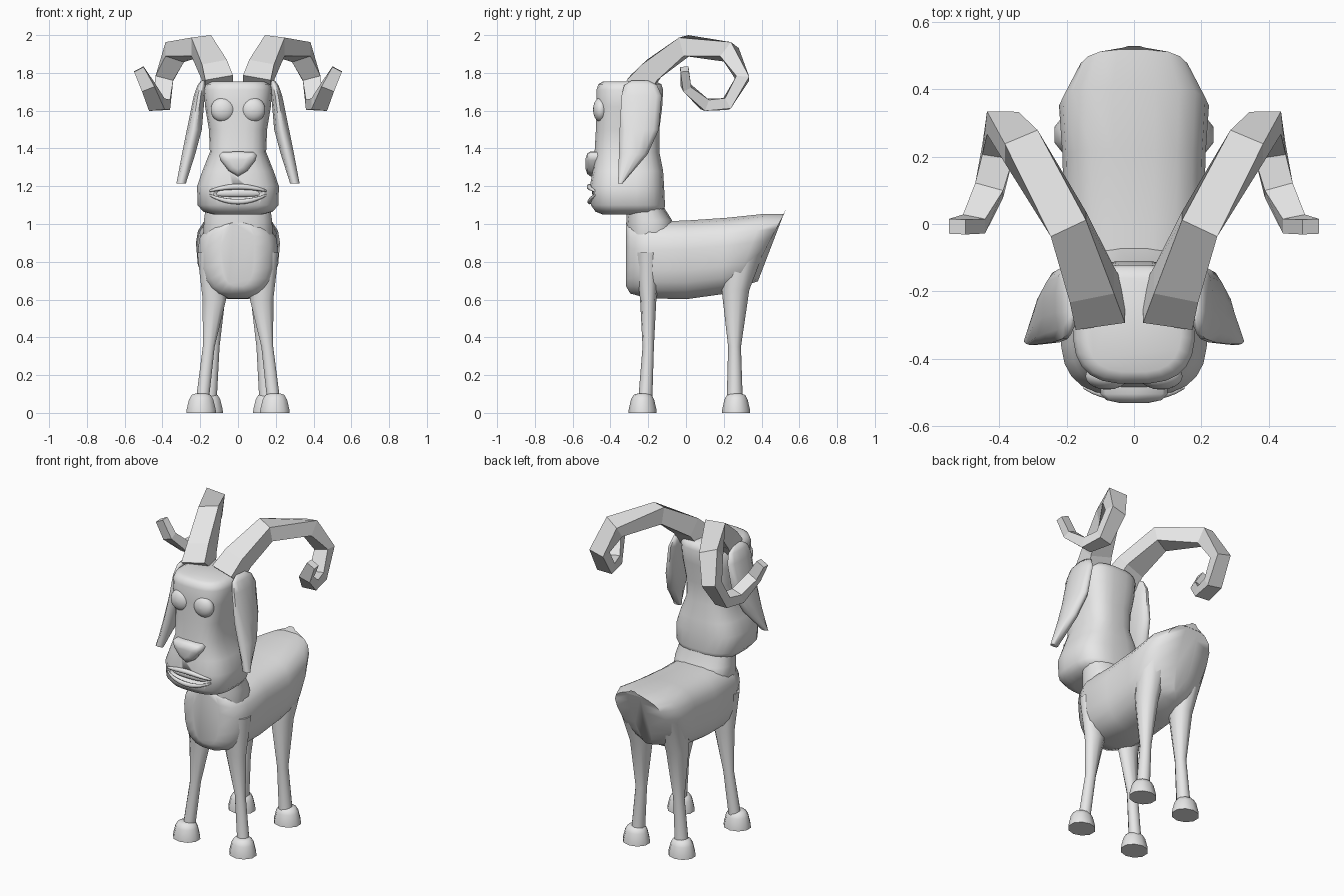
import bpy, bmesh, math
from mathutils import Vector

grey = bpy.data.materials.new("plain grey")
grey.diffuse_color = (0.8, 0.8, 0.8, 1)


def skin(name, rings, smooth=60):
    """Join equal-length point rings into a closed, capped mesh."""
    bm = bmesh.new()
    loops = [[bm.verts.new(p) for p in ring] for ring in rings]
    n = len(loops[0])
    for a, b in zip(loops, loops[1:]):
        for i in range(n):
            j = (i + 1) % n
            bm.faces.new((a[i], a[j], b[j], b[i]))
    bm.faces.new(loops[0])
    bm.faces.new(loops[-1])
    bmesh.ops.recalc_face_normals(bm, faces=bm.faces)
    mesh = bpy.data.meshes.new(name)
    bm.to_mesh(mesh)
    bm.free()
    mesh.materials.append(grey)
    ob = bpy.data.objects.new(name, mesh)
    bpy.context.collection.objects.link(ob)
    if smooth:
        bpy.ops.object.select_all(action='DESELECT')
        ob.select_set(True)
        bpy.context.view_layer.objects.active = ob
        bpy.ops.object.shade_smooth_by_angle(angle=math.radians(smooth))
    return ob


def oval(c, u, v, n=16, power=2.0, taper=0.0):
    """Superellipse ring around c with half-axes u and v."""
    c, u, v = Vector(c), Vector(u), Vector(v)
    pts = []
    for i in range(n):
        a = 2 * math.pi * (i + 0.5) / n
        cs, sn = math.cos(a), math.sin(a)
        cu = math.copysign(abs(cs) ** (2 / power), cs)
        sv = math.copysign(abs(sn) ** (2 / power), sn)
        pts.append(c + u * cu * (1 + taper * sv) + v * sv)
    return pts


def ball(name, c, r, n=20):
    rings = []
    for k in range(11):
        t = math.pi * (0.02 + 0.96 * k / 10)
        s = math.sin(t)
        rings.append(oval((c[0], c[1] - r[1] * math.cos(t), c[2]),
                          (r[0] * s, 0, 0), (0, 0, r[2] * s), n))
    return skin(name, rings)


# Body: sections along y, leaning backwards towards the raised tail
# (y, z, half width, lean, half height)
body = [(-0.318, 0.84, 0.09, 0, 0.17), (-0.295, 0.82, 0.165, 0, 0.19),
        (-0.2, 0.81, 0.21, 0, 0.205), (0, 0.81, 0.205, 0, 0.21),
        (0.2, 0.83, 0.21, 0.02, 0.205), (0.33, 0.845, 0.22, 0.08, 0.21),
        (0.42, 0.865, 0.165, 0.10, 0.19), (0.455, 0.89, 0.05, 0.075, 0.195)]
skin("body", [oval((0, y, z), (w, 0, 0), (0, l, h), 20, 2.8, 0.08)
              for y, z, w, l, h in body])

# Neck: (z, y, half width, half depth)
neck = [(0.8, -0.21, 0.15, 0.09), (0.95, -0.185, 0.185, 0.13),
        (1.02, -0.195, 0.182, 0.122), (1.09, -0.215, 0.172, 0.098),
        (1.15, -0.215, 0.17, 0.095)]
skin("neck", [oval((0, y, z), (w, 0, 0), (0, d, 0), 20, 2.5)
              for z, y, w, d in neck])

# Head: (z, front y, back y, half width)
head_rings = [(1.05, -0.44, -0.14, 0.13), (1.065, -0.48, -0.115, 0.185),
              (1.10, -0.505, -0.11, 0.215), (1.20, -0.51, -0.115, 0.218),
              (1.28, -0.495, -0.12, 0.19), (1.38, -0.485, -0.14, 0.15),
              (1.50, -0.478, -0.14, 0.155), (1.62, -0.475, -0.125, 0.175),
              (1.71, -0.475, -0.12, 0.182), (1.74, -0.465, -0.13, 0.17),
              (1.755, -0.44, -0.16, 0.14)]
head = skin("head", [oval((0, (f + b) / 2, z), (w, 0, 0), (0, (b - f) / 2, 0), 24, 2.9)
                     for z, f, b, w in head_rings])

# Mouth opening cut into the muzzle
cutter = ball("mouth_cutter", (0, -0.52, 1.16), (0.155, 0.06, 0.043), 24)
cutter.hide_render = True
cutter.display_type = 'WIRE'
cut = head.modifiers.new("mouth", 'BOOLEAN')
cut.operation = 'DIFFERENCE'
cut.object = cutter


# Lips and teeth follow the curve of the muzzle
def muzzle_y(x):
    return -0.312 - 0.198 * (1 - (abs(x) / 0.218) ** 2.9) ** (1 / 2.9)


def mouth_strip(name, z, bend, ry, rz, inset=0.0, half=0.15):
    rings = []
    for k in range(13):
        f = (k - 6) / 6
        x, s = f * half, 1 - 0.6 * f * f
        rings.append(oval((x, muzzle_y(x) + inset, z + bend * f * f),
                          (0, ry * s, 0), (0, 0, rz * s), 10))
    skin(name, rings)


mouth_strip("upper_lip", 1.197, -0.022, 0.016, 0.015)
mouth_strip("lower_lip", 1.118, 0.035, 0.012, 0.014)
mouth_strip("teeth", 1.165, -0.005, 0.012, 0.022, 0.025, 0.13)

# Nose: rounded triangle pad
half = [(0, -0.07), (0.05, -0.04), (0.092, 0.015), (0.1, 0.042), (0.085, 0.058), (0, 0.062)]
tri = half + [(-x, z) for x, z in half[-2:0:-1]]
skin("nose", [[(x * s, y, 1.322 + z * s) for x, z in tri]
              for y, s in [(-0.46, 1), (-0.505, 1), (-0.523, 0.82), (-0.531, 0.45)]])

# Horn path: (x, y, z, half width across, half thickness)
horn = [(0.10, -0.25, 1.73, 0.075, 0.07), (0.125, -0.18, 1.815, 0.068, 0.058),
        (0.195, 0.0, 1.945, 0.058, 0.05), (0.335, 0.23, 1.91, 0.055, 0.047),
        (0.39, 0.30, 1.77, 0.048, 0.034), (0.405, 0.215, 1.635, 0.046, 0.031),
        (0.43, 0.10, 1.632, 0.043, 0.031), (0.475, 0.0, 1.725, 0.036, 0.024),
        (0.525, -0.008, 1.82, 0.028, 0.022)]


def horn_rings(s):
    pts = [Vector(h[:3]) for h in horn]
    rings = []
    for i, h in enumerate(horn):
        t = Vector()
        if i:
            t += (pts[i] - pts[i - 1]).normalized()
        if i < len(pts) - 1:
            t += (pts[i + 1] - pts[i]).normalized()
        t.normalize()
        b = Vector((1, 0, 0))
        b = (b - t * b.dot(t)).normalized()
        n = t.cross(b)
        ring = [pts[i] + b * h[3] * p + n * h[4] * q
                for p, q in ((1, 1), (-1, 1), (-1, -1), (1, -1))]
        rings.append([(p.x * s, p.y, p.z) for p in ring])
    return rings


# Ear sections: (z, inner x, outer x, front y, back y)
ear = [(1.76, 0.175, 0.195, -0.29, -0.20), (1.735, 0.17, 0.215, -0.33, -0.15),
       (1.68, 0.175, 0.235, -0.345, -0.125), (1.5, 0.19, 0.272, -0.355, -0.14),
       (1.37, 0.225, 0.298, -0.358, -0.20), (1.215, 0.275, 0.327, -0.36, -0.335)]

# Leg sections: (z, x, y, half x, half y)
legs = {"front": ([(0.85, 0.14, -0.2, 0.08, 0.07), (0.6, 0.125, -0.2, 0.065, 0.043),
                   (0.35, 0.155, -0.2, 0.033, 0.03), (0.08, 0.187, -0.215, 0.036, 0.037)],
                  (0.195, -0.23)),
        "hind": ([(0.9, 0.13, 0.32, 0.09, 0.11), (0.65, 0.125, 0.262, 0.066, 0.073),
                  (0.35, 0.13, 0.257, 0.034, 0.034), (0.08, 0.15, 0.258, 0.04, 0.042)],
                 (0.158, 0.265))}
hoof = [(0, 0.078), (0.02, 0.076), (0.07, 0.064), (0.095, 0.05), (0.102, 0.03)]

# Paired parts on both sides
for side, s in (("left", 1), ("right", -1)):
    skin(side + "_horn", horn_rings(s), smooth=0)
    ball(side + "_eye", (s * 0.08, -0.452, 1.605), (0.065, 0.04, 0.065))
    skin(side + "_ear", [oval((s * (a + b) / 2, (f + k) / 2, z), ((b - a) / 2, 0, 0),
                              (0, (k - f) / 2, 0), 12) for z, a, b, f, k in ear])
    for kind, (sections, (hx, hy)) in legs.items():
        skin(f"{side}_{kind}_leg", [oval((s * x, y, z), (rx, 0, 0), (0, ry, 0), 10)
                                    for z, x, y, rx, ry in sections])
        skin(f"{side}_{kind}_hoof", [oval((s * hx, hy, z), (r * 1.06, 0, 0), (0, r * 0.96, 0), 10)
                                     for z, r in hoof])
